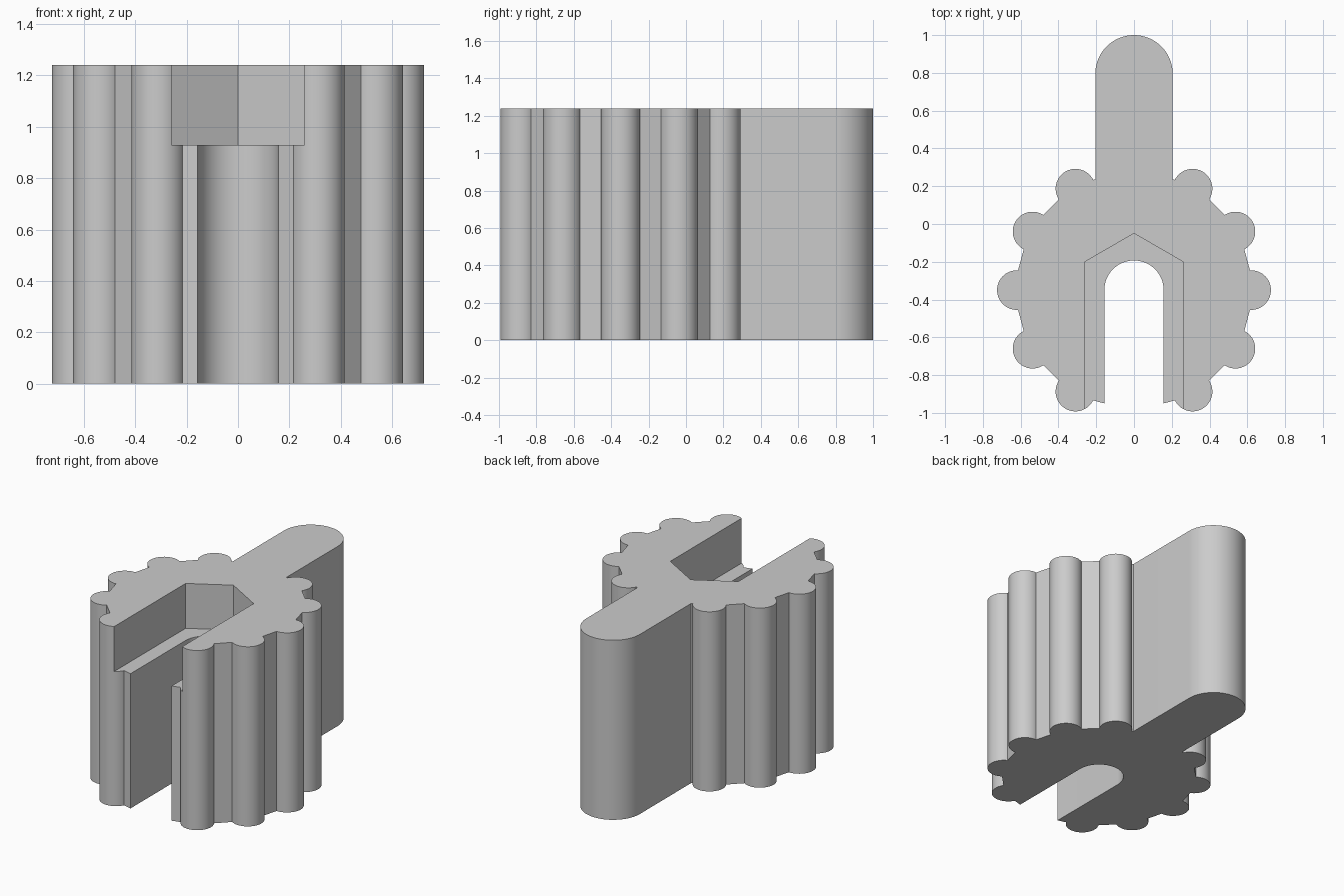
import bpy, bmesh
from math import pi, cos, sin, radians

cube = bpy.data.objects.get("Cube")
if cube:
    bpy.data.objects.remove(cube, do_unlink=True)

HEIGHT = 1.24
POCKET_Z = 0.93
HUB_Y = -0.35
RIB_RING = 0.62

grey = bpy.data.materials.new("plain_grey")
grey.use_nodes = True
colour = (0.6, 0.6, 0.6, 1)
grey.diffuse_color = colour
grey.node_tree.nodes["Principled BSDF"].inputs["Base Color"].default_value = colour


def arc(cx, cy, r, start, end, steps):
    """Points along an arc, angles in radians."""
    angles = [start + (end - start) * i / steps for i in range(steps + 1)]
    return [(cx + r * cos(a), cy + r * sin(a)) for a in angles]


def prism(name, outline, z0, z1):
    """Extrude a counter-clockwise outline between two heights."""
    bm = bmesh.new()
    base = bm.faces.new([bm.verts.new((x, y, z0)) for x, y in outline])
    top = bmesh.ops.extrude_face_region(bm, geom=[base], use_keep_orig=True)
    verts = [v for v in top["geom"] if isinstance(v, bmesh.types.BMVert)]
    bmesh.ops.translate(bm, verts=verts, vec=(0, 0, z1 - z0))
    bmesh.ops.recalc_face_normals(bm, faces=bm.faces)
    mesh = bpy.data.meshes.new(name)
    bm.to_mesh(mesh)
    bm.free()
    mesh.materials.append(grey)
    obj = bpy.data.objects.new(name, mesh)
    bpy.context.collection.objects.link(obj)
    return obj


def combine(target, tool, operation):
    """Apply a boolean and discard the tool."""
    tool.hide_render = True
    mod = target.modifiers.new(operation.lower(), 'BOOLEAN')
    mod.operation, mod.solver, mod.object = operation, 'EXACT', tool
    bpy.context.view_layer.objects.active = target
    bpy.ops.object.modifier_apply(modifier=mod.name)
    bpy.data.objects.remove(tool, do_unlink=True)


# Twelve-sided hub, corners hidden inside the grip ribs
hub_radius = RIB_RING / cos(pi / 12)
knob = prism("ribbed_knob", arc(0, HUB_Y, hub_radius, 0, 2 * pi, 12)[:-1], 0, HEIGHT)

# Lever arm with a rounded end
arm = prism("lever_arm", arc(0, 0.795, 0.205, 0, pi, 32)
            + [(-0.205, -0.1), (0.205, -0.1)], 0, HEIGHT)
combine(knob, arm, 'UNION')

# Round grip ribs, none at the arm or the slot
for angle in range(0, 360, 30):
    if angle in (90, 270):
        continue
    a = radians(angle)
    rib = prism("grip_rib", arc(RIB_RING * cos(a), HUB_Y + RIB_RING * sin(a),
                                0.105, a, a + 2 * pi, 40)[:-1], 0, HEIGHT)
    combine(knob, rib, 'UNION')

# Bolt shank slot, open at the front
slot = prism("shank_slot", arc(0, HUB_Y, 0.157, 0, pi, 32)
             + [(-0.157, -1.2), (0.157, -1.2)], -0.1, HEIGHT + 0.1)
combine(knob, slot, 'DIFFERENCE')

# Hexagonal bolt head pocket, open at the front and top
pocket = prism("head_pocket", arc(0, HUB_Y, 0.3, pi / 6, pi * 5 / 6, 2)
               + [(-0.26, -1.2), (0.26, -1.2)], POCKET_Z, HEIGHT + 0.1)
combine(knob, pocket, 'DIFFERENCE')

# Smooth the curves, keep the corners sharp
bpy.ops.object.select_all(action='DESELECT')
knob.select_set(True)
bpy.context.view_layer.objects.active = knob
bpy.ops.object.shade_smooth_by_angle(angle=radians(20))
